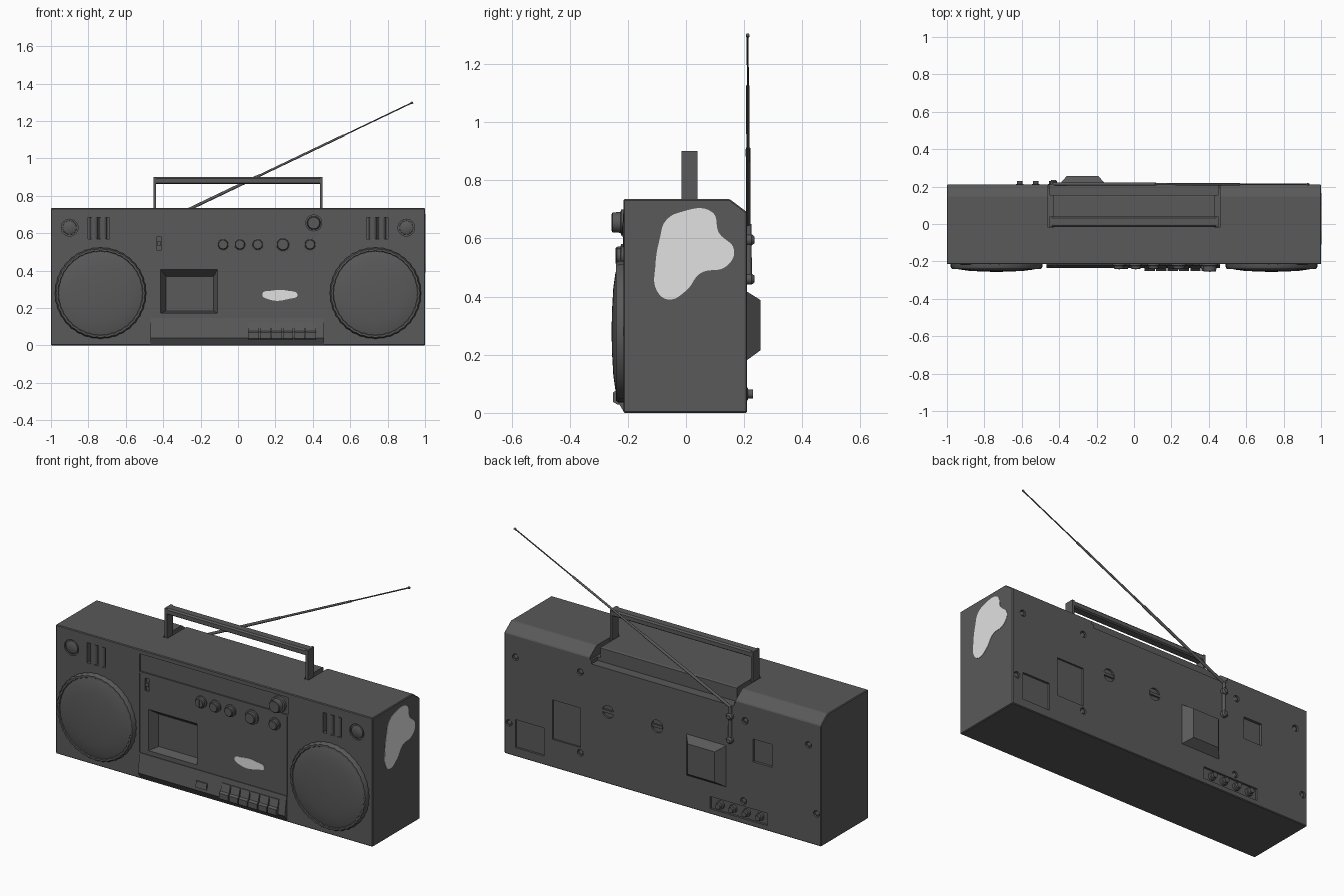
import bpy, bmesh, math
from mathutils import Vector

if "Cube" in bpy.data.objects:
    bpy.data.objects.remove(bpy.data.objects["Cube"])


def material(name, v):
    m = bpy.data.materials.new(name)
    m.diffuse_color = (v, v, v, 1)
    m.use_nodes = True
    m.node_tree.nodes["Principled BSDF"].inputs["Base Color"].default_value = m.diffuse_color
    return m


DARK = material("charcoal plastic", 0.1)
LIGHT = material("pale patch", 0.75)


def finish(name, bm, mat=DARK):
    bmesh.ops.recalc_face_normals(bm, faces=bm.faces)
    me = bpy.data.meshes.new(name)
    bm.to_mesh(me)
    bm.free()
    ob = bpy.data.objects.new(name, me)
    bpy.context.collection.objects.link(ob)
    me.materials.append(mat)
    return ob


def activate(ob):
    bpy.ops.object.select_all(action='DESELECT')
    ob.select_set(True)
    bpy.context.view_layer.objects.active = ob


def smooth(ob, deg=35):
    activate(ob)
    bpy.ops.object.shade_smooth_by_angle(angle=math.radians(deg))
    return ob


def loft(name, rings):
    """Closed solid through rings of equal point count."""
    bm = bmesh.new()
    vs = [[bm.verts.new(p) for p in r] for r in rings]
    n = len(vs[0])
    for a, b in zip(vs, vs[1:]):
        for i in range(n):
            j = (i + 1) % n
            bm.faces.new((a[i], a[j], b[j], b[i]))
    bm.faces.new(vs[0])
    bm.faces.new(vs[-1])
    return finish(name, bm)


def rect(x0, x1, z0, z1, y):
    return [(x0, y, z0), (x1, y, z0), (x1, y, z1), (x0, y, z1)]


def box(name, x0, x1, y0, y1, z0, z1):
    return loft(name, [rect(x0, x1, z0, z1, y0), rect(x0, x1, z0, z1, y1)])


def prism(name, profile, x0, x1):
    """Side profile of (y, z) points extruded along x."""
    return loft(name, [[(x, y, z) for y, z in profile] for x in (x0, x1)])


def lathe(name, cx, cz, profile, n=24, teeth=0.0):
    """Turned part around a y axis; profile is (radius, y)."""
    rings = []
    for r, y in profile:
        ring = []
        for i in range(n):
            a = 2 * math.pi * i / n
            q = r - (teeth if i % 2 else 0)
            ring.append((cx + q * math.cos(a), y, cz + q * math.sin(a)))
        rings.append(ring)
    return smooth(loft(name, rings))


def rod(name, a, b, r0, r1, n=10):
    a, b = Vector(a), Vector(b)
    d = (b - a).normalized()
    u = d.orthogonal().normalized()
    w = d.cross(u)
    ang = [2 * math.pi * i / n for i in range(n)]
    rings = [[p + (u * math.cos(t) + w * math.sin(t)) * r for t in ang]
             for p, r in ((a, r0), (b, r1))]
    return smooth(loft(name, rings), 50)


def cut(target, cutter):
    mod = target.modifiers.new("cut", 'BOOLEAN')
    mod.operation = 'DIFFERENCE'
    mod.solver = 'EXACT'
    mod.object = cutter
    activate(target)
    bpy.ops.object.modifier_apply(modifier=mod.name)
    bpy.data.objects.remove(cutter)


def patch(name, pts, loc, rot):
    """Thin flat plate with a smooth closed outline."""
    cu = bpy.data.curves.new(name, 'CURVE')
    cu.dimensions, cu.fill_mode, cu.extrude = '2D', 'BOTH', 0.002
    sp = cu.splines.new('BEZIER')
    sp.bezier_points.add(len(pts) - 1)
    sp.use_cyclic_u = True
    for bp, (u, v) in zip(sp.bezier_points, pts):
        bp.co = (u, v, 0)
        bp.handle_left_type = bp.handle_right_type = 'AUTO'
    ob = bpy.data.objects.new(name, cu)
    bpy.context.collection.objects.link(ob)
    ob.location, ob.rotation_euler = loc, rot
    cu.materials.append(LIGHT)
    activate(ob)
    bpy.ops.object.convert(target='MESH')


F, B = -0.215, 0.21  # front and back planes

# Case with chamfered rear top edge
body = prism("case", [(F, 0), (B, 0), (B, 0.69), (0.15, 0.735), (F, 0.735)], -1, 1)
bev = body.modifiers.new("edge", 'BEVEL')
bev.width, bev.segments = 0.004, 1
activate(body)
bpy.ops.object.modifier_apply(modifier="edge")

# Folding handle slots
for s in (-1, 1):
    x0, x1 = sorted((s * 0.43, s * 0.46))
    cut(body, box("c", x0, x1, -0.02, 0.3, 0.675, 0.8))
cut(body, box("c", -0.45, 0.45, 0.155, 0.3, 0.655, 0.8))

# Front recesses: cassette well, tuner window, switch, panel seams
cut(body, loft("c", [rect(-0.42, -0.105, 0.17, 0.415, F - 0.01),
                     rect(-0.385, -0.13, 0.185, 0.37, -0.165)]))
cut(body, box("c", -0.47, 0.465, F - 0.05, F + 0.008, 0.61, 0.71))
cut(body, box("c", -0.435, -0.41, F - 0.05, F + 0.01, 0.51, 0.58))
for x in (-0.47, 0.463):
    cut(body, box("c", x - 0.002, x + 0.002, F - 0.05, F + 0.004, 0.15, 0.6))

# Rear recesses: battery door, voltage plate, small plate, jack strip
for x0, x1, z0, z1, d in ((0.75, 0.93, 0.05, 0.21, 0.012), (0.52, 0.695, 0.16, 0.385, 0.01),
                          (-0.69, -0.57, 0.37, 0.5, 0.015), (-0.66, -0.30, 0.03, 0.1, 0.012)):
    cut(body, box("c", x0, x1, B - d, B + 0.05, z0, z1))

# Speakers, tweeters and side vents
for s in (-1, 1):
    lathe("speaker_rim", s * 0.735, 0.28,
          [(0.245, F + 0.01), (0.245, -0.23), (0.238, -0.241), (0.228, -0.241), (0.222, -0.23)],
          72, 0.004)
    lathe("speaker_grille", s * 0.735, 0.28,
          [(0.224, F), (0.224, -0.236), (0.2, -0.243), (0.15, -0.25), (0.08, -0.254), (0.01, -0.256)], 48)
    cut(body, lathe("c", s * 0.9, 0.63, [(0.045, F - 0.05), (0.045, F + 0.01)]))
    lathe("tweeter", s * 0.9, 0.63,
          [(0.038, F + 0.015), (0.036, F + 0.002), (0.024, F - 0.003), (0.005, F - 0.005)])
    cut(body, box("c", s * 0.745 - 0.058, s * 0.745 + 0.058, F - 0.05, F + 0.035, 0.57, 0.685))
    for k in (-1, 1):
        x = s * 0.745 + k * 0.024
        rod("vent_roll", (x, F + 0.02, 0.57), (x, F + 0.02, 0.685), 0.021, 0.021, 16)

# Control knobs with raised caps and a pointer ridge
for x, z, r, y in ((0.405, 0.655, 0.045, -0.255), (-0.08, 0.54, 0.034, -0.24), (0.01, 0.54, 0.034, -0.24),
                   (0.105, 0.54, 0.034, -0.24), (0.24, 0.54, 0.041, -0.24), (0.385, 0.54, 0.034, -0.24)):
    lathe("knob", x, z, [(r, F + 0.01), (r, F - 0.008), (r * 0.8, F - 0.01), (r * 0.76, y + 0.003),
                         (r * 0.68, y), (r * 0.1, y)], 32)
    box("knob_ridge", x - 0.004, x + 0.004, y - 0.002, y + 0.005, z - r * 0.65, z + r * 0.65)
box("slide_switch", -0.432, -0.413, F - 0.003, F + 0.012, 0.535, 0.555)

# Lower control ledge, keys and eject button
prism("control_ledge", [(F + 0.01, 0.148), (F - 0.004, 0.148), (-0.236, 0.04), (F, 0.006), (F + 0.01, 0.006)],
      -0.467, 0.46)
for i in range(6):
    x = 0.057 + i * 0.061
    prism("cassette_key", [(F, 0.12), (-0.228, 0.12), (-0.24, 0.078), (-0.251, 0.07),
                           (-0.251, 0.038), (-0.235, 0.028), (F, 0.028)], x, x + 0.055)
prism("eject_button", [(F, 0.092), (-0.235, 0.092), (-0.241, 0.057), (F, 0.057)], -0.1, -0.032)

# Carrying handle
for s in (-1, 1):
    x0, x1 = sorted((s * 0.438, s * 0.452))
    box("handle_leg", x0, x1, -0.015, 0.04, 0.675, 0.9)
grip = [(-0.015, 0.87), (-0.007, 0.864), (0.032, 0.864), (0.04, 0.87),
        (0.04, 0.892), (0.032, 0.9), (-0.007, 0.9), (-0.015, 0.892)]
prism("handle_grip", grip, -0.44, 0.44)

# Telescopic aerial with its pivot bracket
p0, p1 = Vector((-0.43, 0.214, 0.648)), Vector((0.935, 0.212, 1.3))
for a, b, r in ((0, 0.4, 0.008), (0.4, 0.73, 0.006), (0.73, 1, 0.0035)):
    rod("aerial_section", p0.lerp(p1, a), p0.lerp(p1, b), r, r)
rod("aerial_tip", p0.lerp(p1, 0.993), p1, 0.006, 0.006)
rod("aerial_arm", (-0.43, 0.216, 0.46), (-0.43, 0.216, 0.65), 0.011, 0.009)
for z in (0.46, 0.595):
    lathe("aerial_pivot", -0.43, z, [(0.019, B - 0.005), (0.019, 0.226), (0.012, 0.235)], 16)

# Rear housing bump
smooth(loft("rear_housing", [rect(-0.405, -0.145, 0.178, 0.42, B - 0.005),
                             rect(-0.36, -0.19, 0.215, 0.388, 0.256)]), 20)

# Rear jacks, case screws and slotted fasteners
for x in (-0.36, -0.44, -0.525, -0.61):
    lathe("jack", x, 0.065, [(0.022, B - 0.015), (0.022, 0.212), (0.015, 0.214), (0.015, 0.23)], 16)
for x, z in ((0.93, 0.565), (0.52, 0.59), (0.97, 0.18), (0.52, 0.13),
             (-0.51, 0.13), (-0.92, 0.56), (-0.97, 0.18), (-0.52, 0.59)):
    cut(body, lathe("c", x, z, [(0.019, B - 0.012), (0.019, B + 0.02)], 16))
    lathe("case_screw", x, z, [(0.013, B - 0.015), (0.013, B - 0.005), (0.006, B - 0.002)], 12)
for x in (0.345, 0.035):
    cut(body, lathe("c", x, 0.41, [(0.036, B - 0.01), (0.036, B + 0.02)]))
    box("fastener_slot_bar", x - 0.034, x + 0.034, B - 0.012, B, 0.402, 0.418)

# Pale worn patches on the right end and the front
patch("side_patch", [(-0.07, 0.66), (-0.02, 0.69), (0.09, 0.69), (0.113, 0.62), (0.165, 0.56), (0.14, 0.505),
                     (0.05, 0.48), (0, 0.42), (-0.06, 0.39), (-0.1, 0.42), (-0.105, 0.51), (-0.09, 0.6)],
      (1.0, 0, 0), (math.pi / 2, 0, math.pi / 2))
patch("front_patch", [(0.13, 0.275), (0.18, 0.293), (0.265, 0.293), (0.318, 0.27), (0.275, 0.25), (0.17, 0.245)],
      (0, F, 0), (math.pi / 2, 0, 0))
